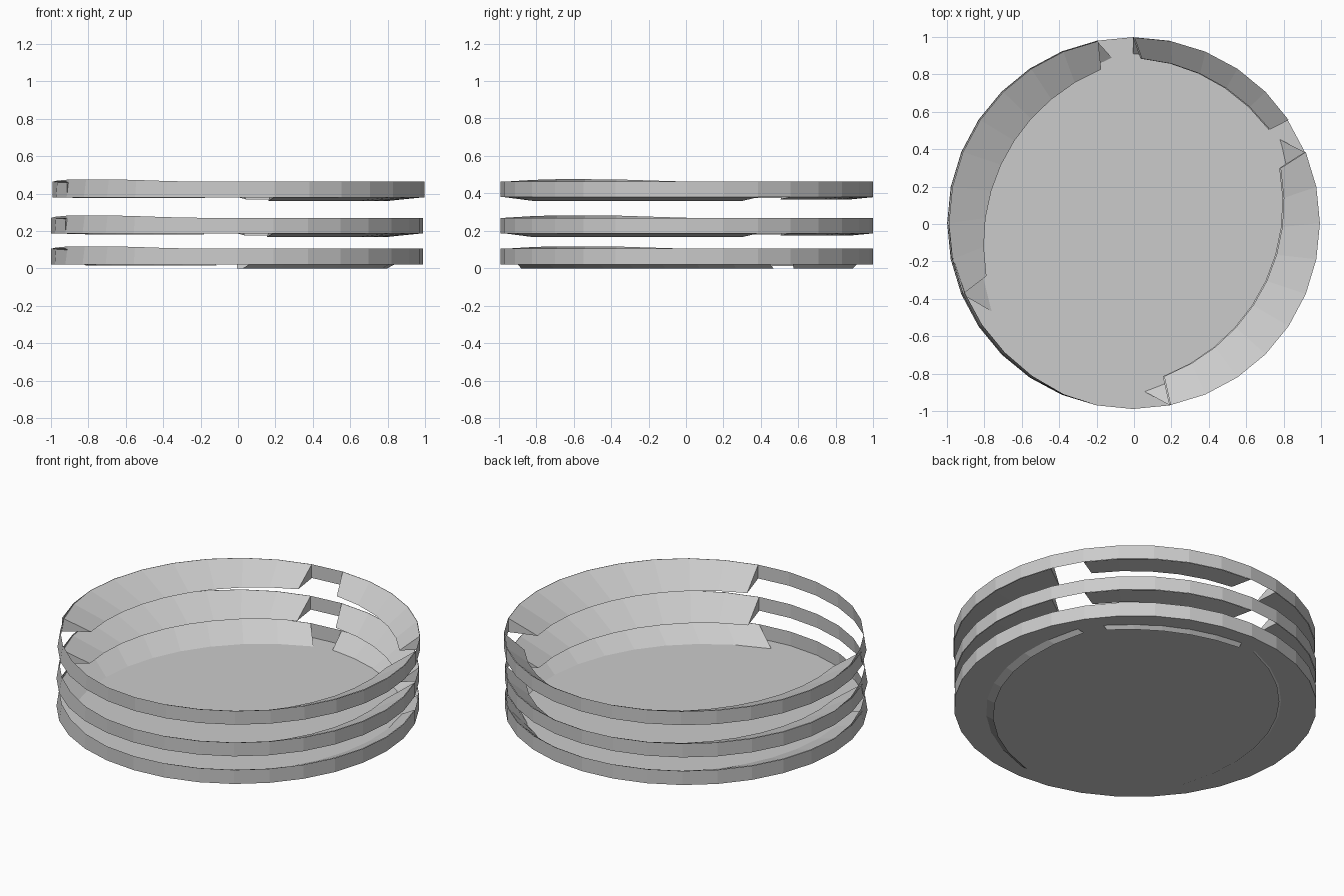
import bpy, math

if "Cube" in bpy.data.objects:
    bpy.data.objects.remove(bpy.data.objects["Cube"])

N = 32
STEP = 360 / N

grey = bpy.data.materials.new("light_grey")
grey.diffuse_color = (0.6, 0.6, 0.6, 1)
grey.use_nodes = True
grey.node_tree.nodes["Principled BSDF"].inputs["Base Color"].default_value = grey.diffuse_color


def make(name, verts, faces):
    mesh = bpy.data.meshes.new(name)
    mesh.from_pydata(verts, [], faces)
    mesh.materials.append(grey)
    obj = bpy.data.objects.new(name, mesh)
    bpy.context.collection.objects.link(obj)
    return obj


def polar(r, deg, z, dx=0.0):
    a = math.radians(deg)
    return (r * math.cos(a) + dx, r * math.sin(a) + 0.005, z)


def band(name, z0, z1, dx):
    # thin wall, its rim lifted and pulled in a little at the front left
    verts = []
    for i in range(N):
        d = i * STEP
        lift = max(0.0, min(1.0, 1.5 - abs(d - 217) / 25))
        verts += [polar(0.994, d, z0, dx), polar(0.994 - 0.015 * lift, d, z1 + 0.013 * lift, dx)]
    faces = []
    for i in range(N):
        a, b = 2 * i, 2 * ((i + 1) % N)
        faces.append((a, b, b + 1, a + 1))
    make(name, verts, faces)


def blade(name, outer, inner, r_mid, r_end, z_top, z_wall, z_in, dx, closed):
    # sloping ledge from the rim down to an inner edge, closed into a wedge if wanted
    n = round((outer[1] - outer[0]) / STEP)
    verts, faces = [], []
    for i in range(n + 1):
        f = i / n
        t = 2 * f - 1
        d_out = outer[0] + f * (outer[1] - outer[0])
        d_in = inner[0] + f * (inner[1] - inner[0])
        r = r_mid + (r_end - r_mid) * t * t
        verts += [polar(0.992, d_out, z_top, dx), polar(r, d_in, z_in, dx), polar(0.992, d_out, z_wall, dx)]
    for i in range(n):
        a, b = 3 * i, 3 * i + 3
        faces.append((a, b, b + 1, a + 1))
        if closed:
            faces.append((a + 1, b + 1, b + 2, a + 2))
    if closed:
        e = 3 * n
        faces += [(0, 1, 2), (e, e + 2, e + 1)]
    make(name, verts, faces)


# three stacked rings: name, wall bottom, wall top, sideways offset
TIERS = [("lower", 0.02, 0.105, -0.005), ("middle", 0.187, 0.27, -0.005), ("upper", 0.38, 0.463, 0.002)]
# blades: name, outer span, inner span, inner span of lowest tier, mid radius, end radius, drop
BLADES = [
    ("right", (-78.75, 22.5), (-79, 20.6), (-88, 31.5), 0.772, 0.835, 0.02),
    ("left", (101.25, 202.5), (102.2, 199.7), (97, 212.8), 0.777, 0.84, 0.005),
    ("back", (33.75, 90), (34.6, 87.4), (40, 90), 0.872, 0.88, 0.011),
]
for tier, z0, z1, dx in TIERS:
    band(tier + "_ring_wall", z0, z1, dx)
    low = tier == "lower"
    for side, outer, inner, inner_low, r_mid, r_end, drop in BLADES:
        if low:
            z_in = 0.014 if side == "left" else 0.0
            blade(f"{tier}_{side}_blade", outer, inner_low, r_mid, 0.885, z1, z0, z_in, dx, False)
        else:
            blade(f"{tier}_{side}_blade", outer, inner, r_mid, r_end, z1, z0, z0 - drop, dx, True)

# floor disc
make("floor_disc", [polar(0.994, i * STEP, 0.02, -0.005) for i in range(N)], [tuple(range(N))])
